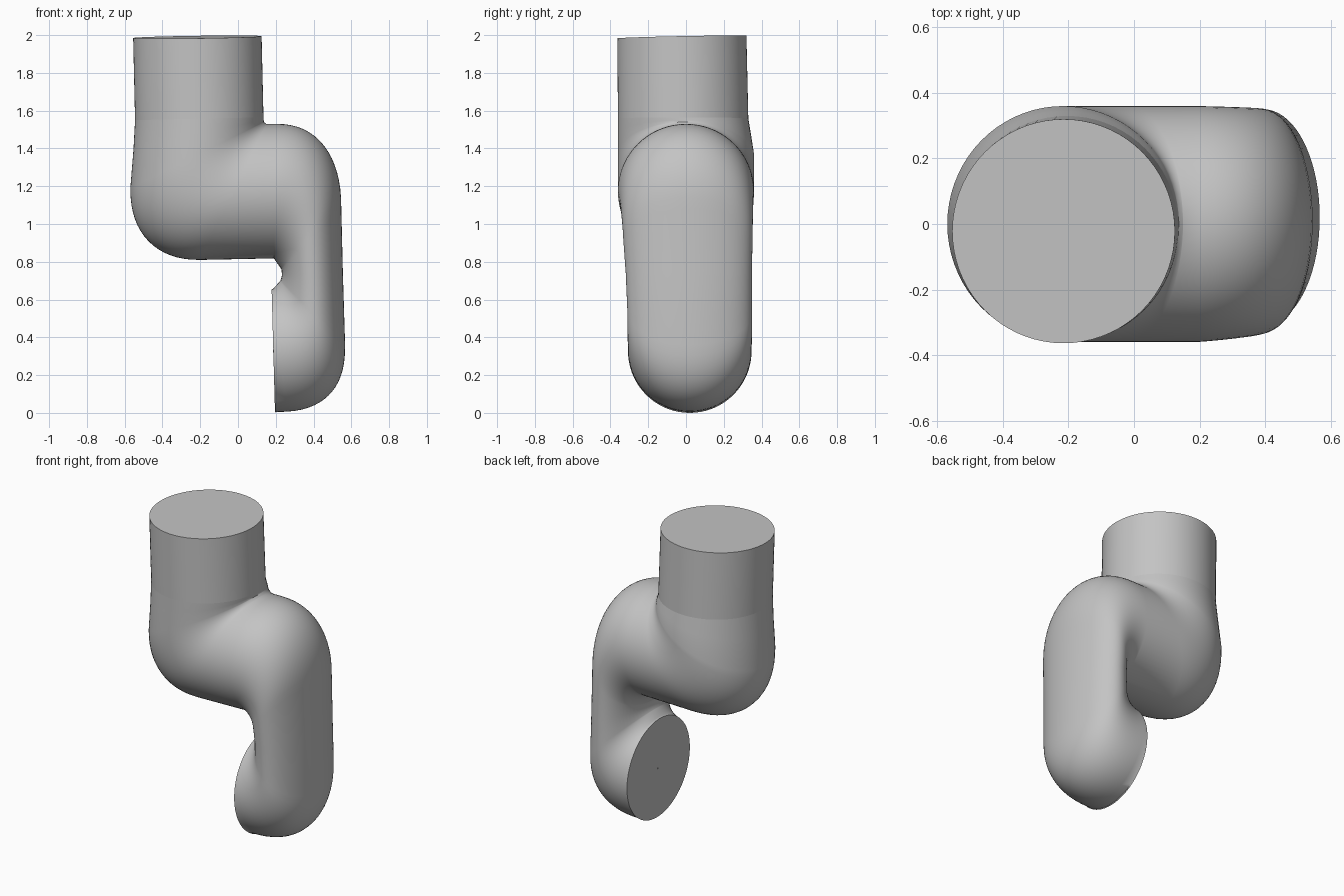
import bpy, bmesh
from math import cos, sin, pi, radians, copysign

cube = bpy.data.objects.get("Cube")
if cube:
    bpy.data.objects.remove(cube)

grey = bpy.data.materials.new("satin_grey")
grey.use_nodes = True
colour = (0.55, 0.55, 0.55, 1)
grey.diffuse_color = colour
grey.node_tree.nodes["Principled BSDF"].inputs["Base Color"].default_value = colour

SIDES = 72


def mix(a, b, t):
    return tuple(p + (q - p) * t for p, q in zip(a, b))


def arc(centre, rx, rz, start, end, power, steps):
    """Points on a slightly squared arc in the xz plane."""
    pts = []
    for i in range(steps + 1):
        a = radians(start + (end - start) * i / steps)
        c, s = cos(a), sin(a)
        pts.append((centre[0] + rx * copysign(abs(c) ** (2 / power), c),
                    centre[1] + rz * copysign(abs(s) ** (2 / power), s)))
    return pts


def fan(inner_a, inner_b, outer, width_a, width_b):
    """Sections that swing round the inside of a bend."""
    n = len(outer) - 1
    return [(mix(inner_a, inner_b, i / n), q, *mix(width_a, width_b, i / n))
            for i, q in enumerate(outer)]


def loft(name, sections, tilt=0):
    """Oval sections: two opposite points, half width, y centre."""
    bm = bmesh.new()
    rings = []
    for p, q, half, cy in sections:
        ring = []
        for i in range(SIDES):
            a = 2 * pi * i / SIDES
            x, z = mix(p, q, (1 - cos(a)) / 2)
            ring.append(bm.verts.new((x, cy + half * sin(a), z)))
        rings.append(ring)
    for v in rings[0]:
        v.co.z += tilt * v.co.y
    for r, s in zip(rings, rings[1:]):
        for i in range(SIDES):
            j = (i + 1) % SIDES
            bm.faces.new((r[i], r[j], s[j], s[i]))
    bm.faces.new(rings[0])
    bm.faces.new(rings[-1])
    bmesh.ops.recalc_face_normals(bm, faces=bm.faces)
    mesh = bpy.data.meshes.new(name)
    bm.to_mesh(mesh)
    bm.free()
    mesh.materials.append(grey)
    obj = bpy.data.objects.new(name, mesh)
    bpy.context.collection.objects.link(obj)
    bpy.ops.object.select_all(action="DESELECT")
    obj.select_set(True)
    bpy.context.view_layer.objects.active = obj
    bpy.ops.object.shade_smooth_by_angle(angle=radians(40))


# Upper tube with its slightly tilted end
seam = ((0.135, 1.565), (-0.545, 1.55), 0.345, -0.015)
loft("upper_tube", [((0.125, 1.995), (-0.555, 1.985), 0.342, -0.022), seam], 0.02)

# Shoulder bend, with its inside at the top
top_blend = ((0.136, 1.55), (-0.553, 1.4), 0.352, -0.008)
shoulder = fan((0.137, 1.54), (0.15, 1.53),
               arc((-0.2, 1.19), 0.37, 0.38, 180, 270, 2.3, 16), (0.36, 0), (0.36, 0))

# Bend down, then back to the lower flange, with the inside on the other side
bend_down = fan((0.19, 0.818), (0.23, 0.76),
                arc((0.2, 1.08), 0.347, 0.45, 90, 0, 2.3, 16), (0.36, 0), (0.342, 0.01))
mid_neck = ((0.233, 0.73), (0.555, 0.75), 0.334, 0.015)
bend_back = fan((0.225, 0.70), (0.185, 0.656),
                arc((0.2, 0.36), 0.367, 0.355, 0, -90, 2.5, 16), (0.33, 0.02), (0.327, 0.02))
flange = ((0.178, 0.654), (0.196, 0.0), 0.327, 0.02)
lower = [(outer, inner, half, cy) for inner, outer, half, cy
         in bend_down + [mid_neck] + bend_back + [flange]]
loft("elbow_link", [seam, top_blend] + shoulder + lower)

# Small centre mark on the lower flange
bpy.ops.mesh.primitive_cylinder_add(vertices=16, radius=0.008, depth=0.004,
                                    location=(0.187, 0.02, 0.327),
                                    rotation=(0, radians(88.5), 0))
mark = bpy.context.object
mark.name = "flange_centre"
mark.data.materials.append(grey)
